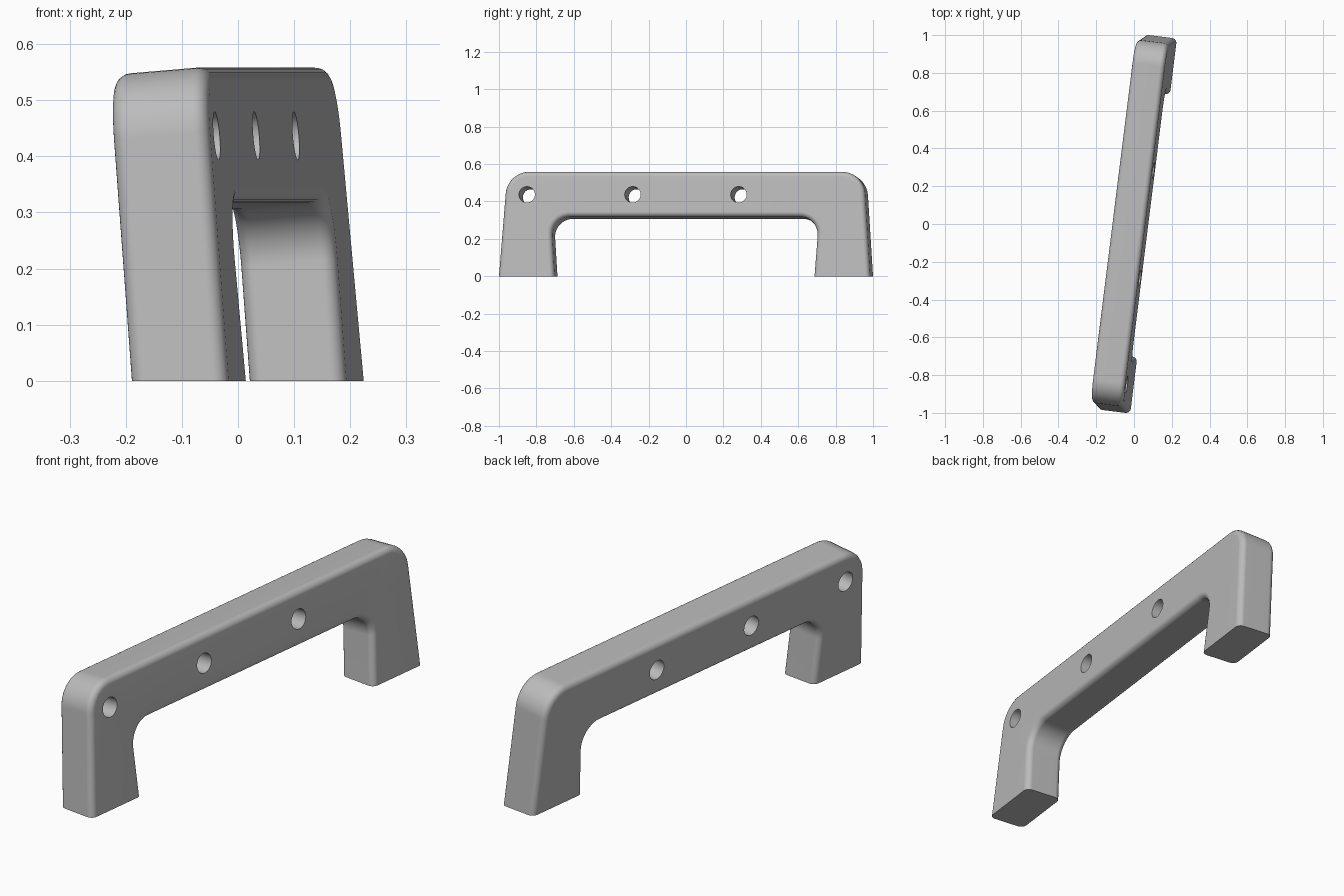
import bpy, bmesh, math
from mathutils import Vector, Matrix

cube = bpy.data.objects.get("Cube")
if cube:
    bpy.data.objects.remove(cube, do_unlink=True)

THICK, EDGE = 0.173, 0.026
LEAN, YAW = math.radians(-4.8), math.radians(-7.1)
HOLE_SIDES, HOLE_RADIUS = 40, 0.043
PLACE = (Matrix.Translation((0.0175, 0, 0)) @ Matrix.Rotation(YAW, 4, 'Z')
         @ Matrix.Rotation(LEAN, 4, 'Y'))

grey = bpy.data.materials.new("grey")
grey.use_nodes = True
colour = (0.5, 0.5, 0.5, 1)
grey.diffuse_color = colour
grey.node_tree.nodes["Principled BSDF"].inputs["Base Color"].default_value = colour


def fillet(a, b, c, radius, steps=10):
    """Points of a round of the given radius at corner b."""
    a, b, c = Vector(a), Vector(b), Vector(c)
    u, v = (a - b).normalized(), (c - b).normalized()
    half = u.angle(v) / 2
    centre = b + (u + v).normalized() * (radius / math.sin(half))
    start = b + u * (radius / math.tan(half)) - centre
    end = b + v * (radius / math.tan(half)) - centre
    sweep = math.pi - 2 * half
    points = []
    for i in range(steps + 1):
        t = sweep * i / steps
        points.append(centre + (start * math.sin(sweep - t) + end * math.sin(t)) / math.sin(sweep))
    return points


def mirror(points):
    return [Vector((-p.x, p.y)) for p in reversed(points)]


def at_foot(edge):
    return all(abs(v.co.z) < 1e-4 for v in edge.verts)


# Handle outline: tapered legs joined by a bar, in the y-z plane
foot_out, top = (1.0, 0), (0.96, 0.555)
foot_in, under = (0.70, 0), (0.722, 0.313)
outer = [Vector(foot_out)] + fillet(foot_out, top, (0, top[1]), 0.125)
inner = fillet((0, under[1]), under, foot_in, 0.095) + [Vector(foot_in)]
outline = outer + mirror(outer) + mirror(inner) + inner

bm = bmesh.new()
rings = [[bm.verts.new((x, p.x, p.y)) for p in outline] for x in (-THICK / 2, THICK / 2)]
broad = [bm.faces.new(ring) for ring in rings]
for i in range(len(outline)):
    bm.faces.new((rings[0][i - 1], rings[0][i], rings[1][i], rings[1][i - 1]))
bmesh.ops.recalc_face_normals(bm, faces=bm.faces)

# Round the rims of both broad sides and leave the feet sharp
rims = [e for face in broad for e in face.edges if not at_foot(e)]
bmesh.ops.bevel(bm, geom=rims, offset=EDGE, segments=5, profile=0.5, affect='EDGES')

# Slope the feet so that they stand level once the handle leans
for v in bm.verts:
    if abs(v.co.z) < 1e-4:
        v.co.z = v.co.x * math.tan(LEAN)

# Three round holes through the bar
broad = sorted(bm.faces, key=lambda f: f.calc_area())[-2:]
borders = {f.calc_center_median().x > 0: list(f.edges) for f in broad}
bmesh.ops.delete(bm, geom=broad, context='FACES_ONLY')
for y in (-0.851, -0.281, 0.29):
    tube = []
    for right in (False, True):
        x = THICK / 2 if right else -THICK / 2
        ring = []
        for i in range(HOLE_SIDES):
            a = math.tau * i / HOLE_SIDES
            ring.append(bm.verts.new((x, y + HOLE_RADIUS * math.cos(a),
                                      0.431 + HOLE_RADIUS * math.sin(a))))
        borders[right] += [bm.edges.new((ring[i - 1], ring[i])) for i in range(HOLE_SIDES)]
        tube.append(ring)
    for i in range(HOLE_SIDES):
        bm.faces.new((tube[0][i - 1], tube[0][i], tube[1][i], tube[1][i - 1]))
for edges in borders.values():
    bmesh.ops.triangle_fill(bm, edges=edges, use_beauty=True)
bmesh.ops.recalc_face_normals(bm, faces=bm.faces)
bm.transform(PLACE)

mesh = bpy.data.meshes.new("handle")
bm.to_mesh(mesh)
bm.free()
mesh.materials.append(grey)
handle = bpy.data.objects.new("handle", mesh)
bpy.context.collection.objects.link(handle)

# Soft rims with flat sides
bpy.ops.object.select_all(action='DESELECT')
handle.select_set(True)
bpy.context.view_layer.objects.active = handle
bpy.ops.object.shade_smooth_by_angle(angle=math.radians(35))
normals = handle.modifiers.new("flat_sides", 'WEIGHTED_NORMAL')
normals.keep_sharp = True
